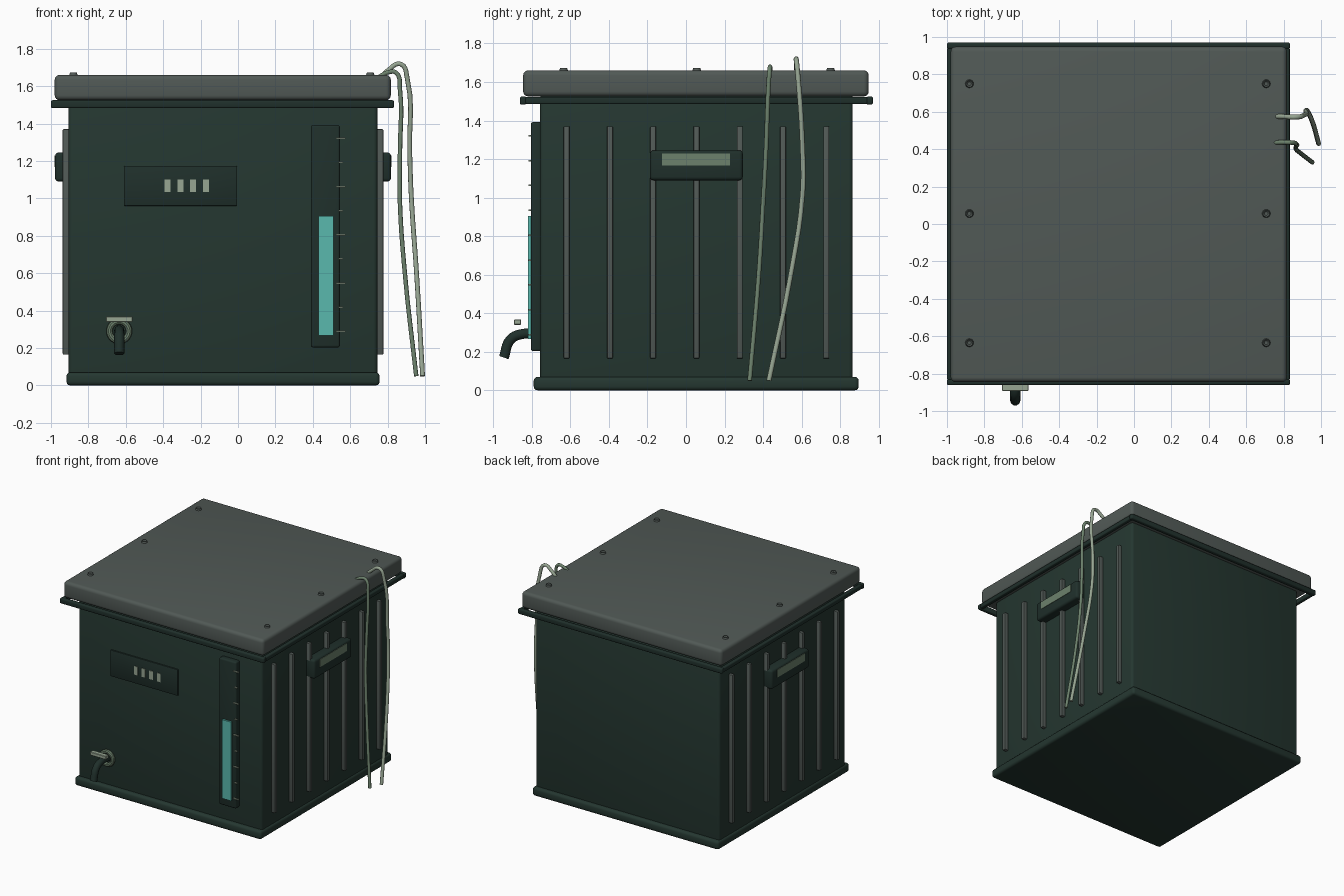
import bpy, bmesh, math
from mathutils import Vector

if "Cube" in bpy.data.objects:
    bpy.data.objects.remove(bpy.data.objects["Cube"])


def material(name, rgb):
    m = bpy.data.materials.new(name)
    m.diffuse_color = (*rgb, 1)
    m.use_nodes = True
    m.node_tree.nodes["Principled BSDF"].inputs["Base Color"].default_value = m.diffuse_color
    return m


GREEN = material("deep green", (0.018, 0.038, 0.030))
DARK = material("dark green", (0.014, 0.029, 0.024))
GREY = material("slate grey", (0.082, 0.100, 0.092))
PALE = material("pale sage", (0.31, 0.38, 0.29))
SAGE = material("mid sage", (0.15, 0.22, 0.15))
TEAL = material("teal fluid", (0.10, 0.48, 0.42))

CX, CY = -0.08, 0.054   # centre of the tank


def finish(name, bm, mat, smooth=True):
    me = bpy.data.meshes.new(name)
    bm.to_mesh(me)
    bm.free()
    ob = bpy.data.objects.new(name, me)
    bpy.context.collection.objects.link(ob)
    me.materials.append(mat)
    if smooth:
        bpy.ops.object.select_all(action='DESELECT')
        ob.select_set(True)
        bpy.context.view_layer.objects.active = ob
        bpy.ops.object.shade_smooth_by_angle(angle=math.radians(35))
    return ob


def box(name, x, y, z, mat, bevel=0.0, segs=3):
    """Box from (min, max) pairs with rounded edges."""
    bm = bmesh.new()
    bmesh.ops.create_cube(bm, size=1)
    for v in bm.verts:
        v.co = [lo + (c + 0.5) * (hi - lo) for c, (lo, hi) in zip(v.co, (x, y, z))]
    if bevel:
        bmesh.ops.bevel(bm, geom=bm.edges[:], offset=bevel, segments=segs,
                        profile=0.5, affect='EDGES')
    return finish(name, bm, mat, bevel > 0)


def tube(name, points, radius, mat, res=6):
    """Round tube along a smooth path."""
    cu = bpy.data.curves.new(name, 'CURVE')
    cu.dimensions = '3D'
    cu.bevel_depth = radius
    cu.bevel_resolution = 3
    cu.resolution_u = res
    cu.use_fill_caps = True
    sp = cu.splines.new('BEZIER')
    sp.bezier_points.add(len(points) - 1)
    for bp, p in zip(sp.bezier_points, points):
        bp.co = p
        bp.handle_left_type = bp.handle_right_type = 'AUTO'
    cu.materials.append(mat)
    ob = bpy.data.objects.new(name, cu)
    bpy.context.collection.objects.link(ob)
    return ob


# Tank body, foot and lid
box("tank_body", (-0.905, 0.745), (-0.757, 0.865), (0.03, 1.535), GREEN, 0.02)
box("base_foot", (-0.917, 0.757), (-0.79, 0.896), (0, 0.07), GREEN, 0.02)
box("lid", (-0.98, 0.817), (-0.845, 0.948), (1.525, 1.66), GREY, 0.026, 4)

# Rim frame under the lid
for s, side in ((-1, "front"), (1, "back")):
    y = CY + s * 0.899
    box(f"rim_{side}", (-1.0, 0.834), (y - 0.017, y + 0.017), (1.482, 1.525), DARK, 0.01)
for s, side in ((-1, "left"), (1, "right")):
    x = CX - 0.003 + s * 0.9
    box(f"rim_{side}", (x - 0.016, x + 0.016), (-0.835, 0.943), (1.485, 1.522), DARK, 0.008)

# Socket head screws on the lid
for i, x in enumerate((-0.88, 0.707)):
    for j, y in enumerate((-0.635, 0.056, 0.75)):
        bm = bmesh.new()
        bmesh.ops.create_cone(bm, cap_ends=True, segments=16, radius1=0.024,
                              radius2=0.018, depth=0.018)
        top = max(bm.faces, key=lambda f: f.calc_center_median().z)
        bmesh.ops.inset_region(bm, faces=[top], thickness=0.008)
        bmesh.ops.translate(bm, verts=top.verts[:], vec=(0, 0, -0.008))
        bmesh.ops.translate(bm, verts=bm.verts[:], vec=(x, y, 1.664))
        finish(f"lid_screw_{i}_{j}", bm, GREY)

# Side ribs and handles, mirrored left and right
for s, side in ((-1, "left"), (1, "right")):
    def span(a, b):
        return tuple(sorted((CX + s * a, CX + s * b)))
    for i in range(7):
        y = CY + (i - 3) * 0.2245
        box(f"rib_{side}_{i}", span(0.81, 0.857), (y - 0.015, y + 0.015),
            (0.165, 1.37), GREY, 0.005, 2)
    box(f"handle_{side}", span(0.81, 0.898), (-0.187, 0.295), (1.09, 1.245), DARK, 0.018)
    box(f"handle_grip_{side}", span(0.895, 0.901), (-0.124, 0.228), (1.167, 1.23), SAGE)

# Front display panel with four lights
box("display_panel", (-0.61, -0.005), (-0.768, -0.75), (0.96, 1.173), DARK, 0.004, 2)
for i in range(4):
    x = -0.376 + i * 0.068
    box(f"panel_light_{i}", (x - 0.016, x + 0.016), (-0.773, -0.765), (1.033, 1.102), PALE)

# Level gauge with fluid column and tick marks
box("gauge_housing", (0.39, 0.545), (-0.805, -0.75), (0.203, 1.392), DARK, 0.012)
box("gauge_fluid", (0.43, 0.51), (-0.82, -0.8), (0.266, 0.905), TEAL)
for i in range(9):
    z = 0.289 + i * 0.129
    x = (0.525, 0.574) if i % 2 == 0 else (0.537, 0.561)
    box(f"gauge_tick_{i}", x, (-0.816, -0.804), (z - 0.004, z + 0.004), PALE)

# Tap: flange ring, bent spout and lever
bm = bmesh.new()
N, M = 28, 10
rings = []
for i in range(N):
    a = 2 * math.pi * i / N
    rings.append([bm.verts.new((-0.635 + (0.052 + 0.017 * math.cos(b)) * math.cos(a),
                                -0.772 + 0.017 * math.sin(b),
                                0.29 + (0.052 + 0.017 * math.cos(b)) * math.sin(a)))
                  for b in (2 * math.pi * k / M for k in range(M))])
for i in range(N):
    r, q = rings[i], rings[(i + 1) % N]
    for k in range(M):
        bm.faces.new((r[k], q[k], q[(k + 1) % M], r[(k + 1) % M]))
bmesh.ops.recalc_face_normals(bm, faces=bm.faces[:])
finish("tap_flange", bm, SAGE)
tube("tap_spout", [(-0.635, -0.74, 0.29), (-0.635, -0.86, 0.29),
                   (-0.635, -0.912, 0.262), (-0.635, -0.945, 0.17)], 0.027, DARK)
box("tap_lever", (-0.705, -0.563), (-0.892, -0.855), (0.34, 0.368), PALE, 0.003, 1)

# Two loose cables hanging from the lid down the right side
tube("cable_front", [(0.755, 0.435, 1.65), (0.80, 0.437, 1.673), (0.845, 0.435, 1.672),
                     (0.866, 0.428, 1.58), (0.866, 0.415, 1.25), (0.866, 0.40, 0.97),
                     (0.895, 0.375, 0.57), (0.953, 0.33, 0.05)], 0.012, SAGE, 5)
tube("cable_back", [(0.765, 0.575, 1.65), (0.80, 0.574, 1.683), (0.87, 0.572, 1.718),
                    (0.905, 0.58, 1.64), (0.918, 0.605, 1.25), (0.926, 0.605, 1.02),
                    (0.956, 0.54, 0.58), (0.987, 0.43, 0.05)], 0.013, PALE, 5)
